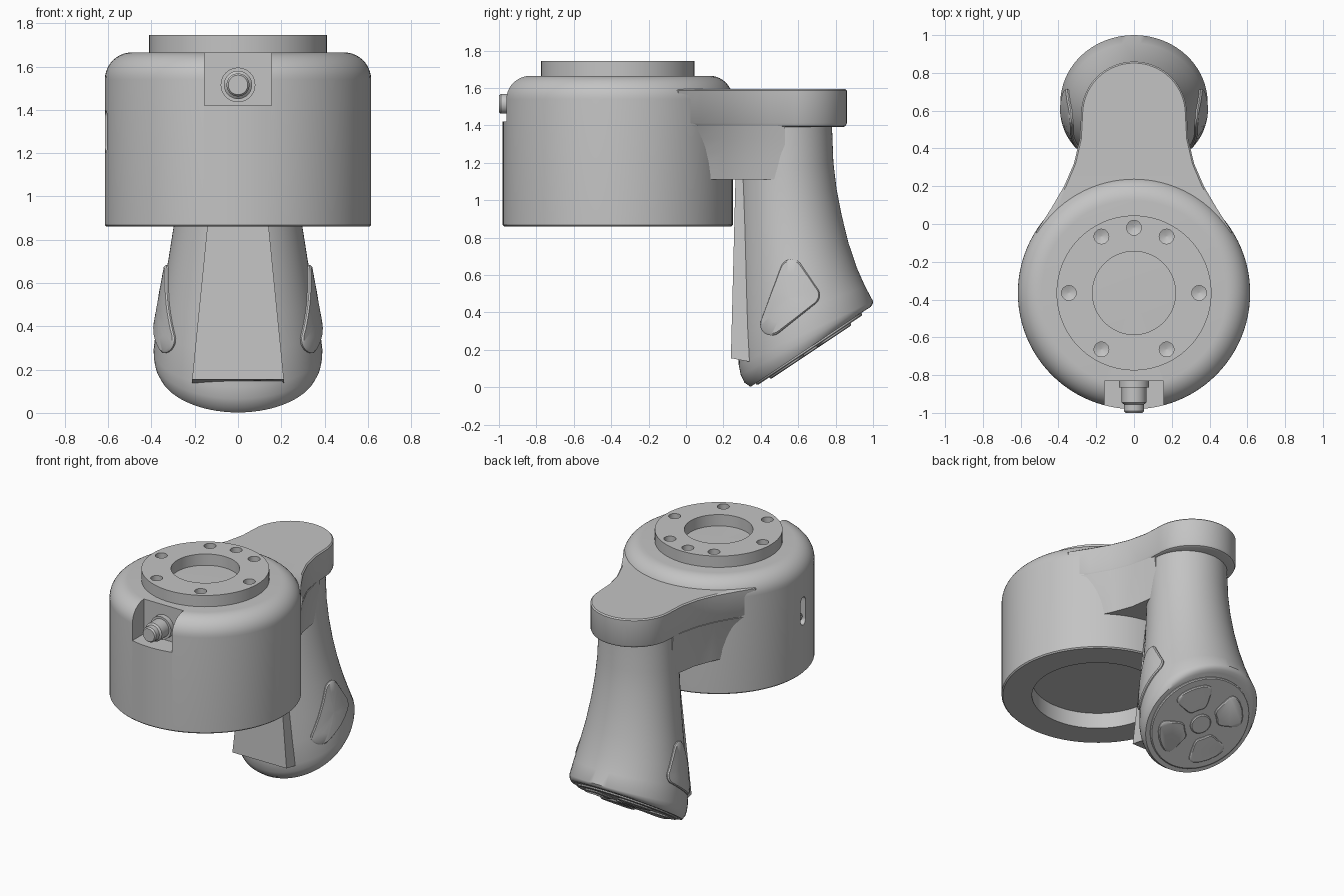
import bpy, bmesh, math
from mathutils import Vector, Matrix
from mathutils.bvhtree import BVHTree

if "Cube" in bpy.data.objects:
    bpy.data.objects.remove(bpy.data.objects["Cube"])

grey = bpy.data.materials.new("metal_grey")
grey.use_nodes = True
grey.diffuse_color = (0.55, 0.55, 0.55, 1)
grey.node_tree.nodes["Principled BSDF"].inputs["Base Color"].default_value = grey.diffuse_color


def finish(name, bm, smooth=True):
    """Turn a bmesh into a named, shaded object."""
    bmesh.ops.remove_doubles(bm, verts=bm.verts, dist=1e-5)
    bmesh.ops.recalc_face_normals(bm, faces=bm.faces)
    mesh = bpy.data.meshes.new(name)
    bm.to_mesh(mesh)
    bm.free()
    mesh.materials.append(grey)
    ob = bpy.data.objects.new(name, mesh)
    bpy.context.collection.objects.link(ob)
    if smooth:
        shade(ob)
    return ob


def shade(ob):
    bpy.ops.object.select_all(action='DESELECT')
    ob.select_set(True)
    bpy.context.view_layer.objects.active = ob
    bpy.ops.object.shade_smooth_by_angle(angle=math.radians(35))


def add_loft(bm, rings, closed=False):
    """Skin a list of equally long rings, capped or joined end to end."""
    rows = [[bm.verts.new(p) for p in ring] for ring in rings]
    n = len(rows[0])
    pairs = list(zip(rows, rows[1:]))
    if closed:
        pairs.append((rows[-1], rows[0]))
    for a, b in pairs:
        for i in range(n):
            j = (i + 1) % n
            bm.faces.new((a[i], a[j], b[j], b[i]))
    if not closed:
        bm.faces.new(rows[0])
        bm.faces.new(rows[-1])


def loft(name, rings, closed=False, smooth=True):
    bm = bmesh.new()
    add_loft(bm, rings, closed)
    return finish(name, bm, smooth)


def circle(r, h, matrix, n=96):
    return [matrix @ Vector((r * math.cos(2 * math.pi * i / n),
                             r * math.sin(2 * math.pi * i / n), h)) for i in range(n)]


def lathe(name, profile, matrix, closed=False, n=96):
    return loft(name, [circle(r, h, matrix, n) for r, h in profile], closed)


def rounded(corners, r, n=48):
    """Rounded convex outline around a few corner points."""
    pts, out = [], []
    for i in range(n):
        d = Vector((math.cos(2 * math.pi * i / n), math.sin(2 * math.pi * i / n)))
        pts.append(max((Vector(c) for c in corners), key=lambda c: c.dot(d)) + d * r)
    for a, b in zip(pts, pts[1:] + pts[:1]):
        steps = 8 if (b - a).length > 0.05 else 1
        out += [a.lerp(b, k / steps) for k in range(steps)]
    return out


def cut(ob, cutter):
    mod = ob.modifiers.new("cut", 'BOOLEAN')
    mod.operation = 'DIFFERENCE'
    mod.solver = 'EXACT'
    mod.object = cutter
    bpy.context.view_layer.objects.active = ob
    bpy.ops.object.modifier_apply(modifier=mod.name)
    bpy.data.objects.remove(cutter)
    shade(ob)


# Drum with rounded shoulder and open underside
AXIS = Matrix.Translation((0, -0.365, 0))
shoulder = [(0.49 + 0.125 * math.cos(a), 1.54 + 0.125 * math.sin(a))
            for a in (math.pi / 2 * i / 10 for i in range(11))]
drum = lathe("drum_housing", [(0.01, 0.97), (0.42, 0.97), (0.42, 0.86), (0.607, 0.86),
             (0.615, 0.868)] + shoulder + [(0.01, 1.665)], AXIS)

# Connector notch at the front and slot in the side
lo, hi = (-0.155, -1.1, 1.42), (0.155, -0.83, 1.8)
cut(drum, loft("notch_cutter", [[(lo[0], lo[1], z), (hi[0], lo[1], z), (hi[0], hi[1], z),
                                 (lo[0], hi[1], z)] for z in (lo[2], hi[2])], smooth=False))
slot = rounded([(-0.44, 1.235), (-0.44, 1.365)], 0.033)
cut(drum, loft("slot_cutter", [[(x, p.x, p.y) for p in slot] for x in (-0.7, -0.56)]))
SIDE = Matrix.Translation((-0.55, -0.44, 1.25)) @ Matrix.Rotation(-math.pi / 2, 4, 'Y')
lathe("slot_pin", [(0.024, -0.03), (0.024, 0.035), (0.016, 0.042)], SIDE, n=24)

# Mounting flange with bolt holes
flange = lathe("mounting_flange", [(0.22, 1.66), (0.41, 1.66), (0.41, 1.745), (0.22, 1.745)],
               AXIS, closed=True)
bm = bmesh.new()
for deg in (0, 60, 90, 120, 180, 240, 300):
    a = math.radians(deg)
    hole = AXIS @ Matrix.Translation((0.345 * math.cos(a), 0.345 * math.sin(a), 0))
    add_loft(bm, [circle(r, z, hole, 24) for r, z in ((0.004, 1.685), (0.039, 1.70), (0.039, 1.8))])
cut(flange, finish("hole_cutter", bm))

# Front connector plug
PLUG = Matrix.Translation((0, 0, 1.515)) @ Matrix.Rotation(math.pi / 2, 4, 'X')
lathe("connector_plug", [(0.08, 0.82), (0.08, 0.865), (0.065, 0.865), (0.065, 0.945),
                         (0.053, 0.955), (0.053, 0.99), (0.045, 1.0)], PLUG, n=40)

# Arm: flared plan with a round end
flare = [(0.50, -0.2), (0.517, -0.04), (0.44, 0.08), (0.37, 0.2), (0.318, 0.32), (0.287, 0.45)]
cap = [(0.28 * math.cos(math.pi * i / 32), 0.58 + 0.28 * math.sin(math.pi * i / 32))
       for i in range(33)]
plan = flare + cap + [(-x, y) for x, y in reversed(flare)]


def arm_ring(z, inset):
    return [(x * (1 - inset / 0.28), y - (inset if y > 0.58 else 0) * (y - 0.58) / 0.28, z)
            for x, y in plan]


loft("arm_top", [arm_ring(1.39, 0.02), arm_ring(1.397, 0.007), arm_ring(1.412, 0),
                 arm_ring(1.587, 0), arm_ring(1.595, 0.008)])

# Arm underside, narrowing downward into the handle
wide = flare[1:] + [(0.27, 0.53)]
narrow = [(0.40, -0.04), (0.385, 0.08), (0.33, 0.2), (0.285, 0.32), (0.265, 0.45), (0.255, 0.53)]
rings = []
for t in (0, 0.25, 0.5, 0.75, 1):
    half = [Vector(b).lerp(Vector(a), t * t * 0.5 + t * 0.5) for a, b in zip(wide, narrow)]
    z = 1.11 + 0.29 * t
    rings.append([(p.x, p.y, z) for p in half] + [(-p.x, p.y, z) for p in reversed(half)])
loft("arm_gusset", rings)

# Handle: rings between a front point and a back point (y, z), with half width
sections = [((0.28, 1.41), (0.78, 1.41), 0.26), ((0.28, 1.15), (0.788, 1.2), 0.267),
            ((0.28, 0.98), (0.805, 1.06), 0.279), ((0.28, 0.82), (0.832, 0.92), 0.296),
            ((0.28, 0.64), (0.869, 0.77), 0.322), ((0.28, 0.45), (0.915, 0.635), 0.352),
            ((0.28, 0.28), (0.957, 0.54), 0.375), ((0.282, 0.12), (1.0, 0.46), 0.39),
            ((0.293, 0.065), (0.998, 0.445), 0.388), ((0.312, 0.025), (0.988, 0.43), 0.382),
            ((0.345, 0.002), (0.965, 0.415), 0.37)]
rings = []
for front, back, w in sections:
    f, b = Vector((0, *front)), Vector((0, *back))
    rings.append([(f + b) / 2 + (b - f) / 2 * math.cos(a) + Vector((w * math.sin(a), 0, 0))
                  for a in (2 * math.pi * i / 72 for i in range(72))])
handle = loft("handle", rings)

# Flat spine plate along the handle front
loft("handle_spine", [[(-w, y, z), (w, y, z), (w, y + 0.09, zb), (w * 0.9, 0.45, zb),
                       (-w * 0.9, 0.45, zb), (-w, y + 0.09, zb)]
                      for z, zb, y, w in ((0.155, 0.138, 0.24, 0.212), (1.13, 1.13, 0.265, 0.115))],
     smooth=False)

# Side grip pads laid on the handle surface
tree = BVHTree.FromPolygons([v.co for v in handle.data.vertices],
                            [p.vertices for p in handle.data.polygons])
outline = rounded([(0.565, 0.625), (0.655, 0.49), (0.46, 0.335)], 0.058)
middle = sum(outline, Vector((0, 0))) / len(outline)
for side, name in ((1, "left_grip_pad"), (-1, "right_grip_pad")):
    rings = []
    for scale, lift in ((1, -0.02), (1, 0.008), (0.95, 0.015), (0.65, 0.015),
                        (0.35, 0.015), (0.05, 0.015)):
        ring = []
        for p in outline:
            q = middle + (p - middle) * scale
            hit = tree.ray_cast(Vector((2 * side, q.x, q.y)), Vector((-side, 0, 0)))
            ring.append(hit[0] + hit[1] * lift * (1 if hit[1].x * side > 0 else -1))
        rings.append(ring)
    loft(name, rings)

# Tilted end cap with four fan shaped pads and a hub
slope = Vector((0, 0.62, 0.413)).normalized()
normal = Vector((0, slope.z, -slope.y))
cross = slope.cross(normal) * -1
END = Matrix.Translation((0, 0.655, 0.2085)) @ Matrix((cross, slope, normal)).transposed().to_4x4()
lathe("end_cap", [(0.34, -0.02), (0.34, 0.008), (0.333, 0.013)], END, n=72)
lathe("end_hub", [(0.07, 0), (0.07, 0.02), (0.063, 0.026)], END, n=40)


def fan(turn, height, size):
    pts = []
    for i in range(48):
        c, s = math.cos(2 * math.pi * i / 48), math.sin(2 * math.pi * i / 48)
        r = 0.2 + 0.09 * size * math.copysign(abs(c) ** 0.45, c)
        a = turn + 0.5 * size * math.copysign(abs(s) ** 0.45, s)
        pts.append(END @ Vector((r * math.cos(a), r * math.sin(a), height)))
    return pts


for k in range(4):
    turn = math.pi / 4 + k * math.pi / 2
    loft("end_fan_pad_%d" % (k + 1), [fan(turn, 0, 1), fan(turn, 0.02, 1), fan(turn, 0.026, 0.93)])
